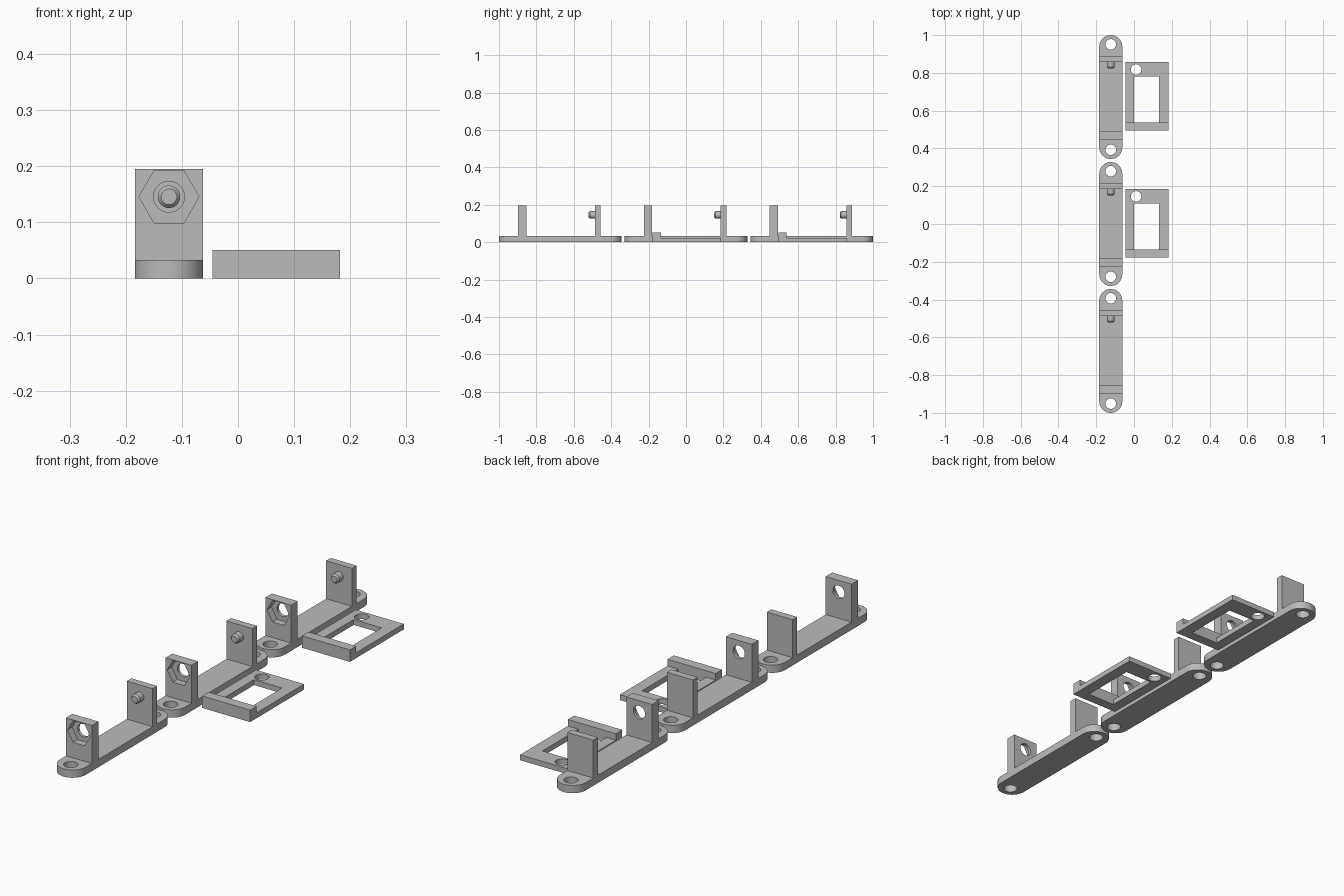
import bpy, bmesh
from math import pi, cos, sin
from mathutils import Matrix, Vector

if "Cube" in bpy.data.objects:
    bpy.data.objects.remove(bpy.data.objects["Cube"])

grey = bpy.data.materials.new("plain grey")
grey.diffuse_color = (0.5, 0.5, 0.5, 1)
grey.use_nodes = True
grey.node_tree.nodes["Principled BSDF"].inputs["Base Color"].default_value = grey.diffuse_color


def finish(bm, name):
    bmesh.ops.recalc_face_normals(bm, faces=bm.faces)
    me = bpy.data.meshes.new(name)
    bm.to_mesh(me)
    bm.free()
    ob = bpy.data.objects.new(name, me)
    bpy.context.collection.objects.link(ob)
    me.materials.append(grey)
    return ob


def prism(name, outline, z0, z1):
    """Extrude a plan outline upward."""
    bm = bmesh.new()
    face = bm.faces.new([bm.verts.new((x, y, z0)) for x, y in outline])
    new = bmesh.ops.extrude_face_region(bm, geom=[face])["geom"]
    bmesh.ops.translate(bm, vec=(0, 0, z1 - z0),
                        verts=[v for v in new if isinstance(v, bmesh.types.BMVert)])
    return finish(bm, name)


def box(name, x0, x1, y0, y1, z0, z1):
    return prism(name, [(x0, y0), (x1, y0), (x1, y1), (x0, y1)], z0, z1)


def rod(name, start, end, r0, r1=None, sides=40, spin=0):
    """Cylinder, cone or hexagonal bar between two points."""
    a, b = Vector(start), Vector(end)
    d = b - a
    turn = d.to_track_quat('Z', 'Y').to_matrix().to_4x4()
    bm = bmesh.new()
    bmesh.ops.create_cone(bm, cap_ends=True, segments=sides, radius1=r0,
                          radius2=r0 if r1 is None else r1, depth=d.length,
                          matrix=Matrix.Translation((a + b) / 2) @ turn @ Matrix.Rotation(spin, 4, 'Z'))
    return finish(bm, name)


def cut(ob, *cutters):
    bpy.context.view_layer.objects.active = ob
    for c in cutters:
        m = ob.modifiers.new("cut", 'BOOLEAN')
        m.operation, m.solver, m.object = 'DIFFERENCE', 'EXACT', c
        bpy.ops.object.modifier_apply(modifier=m.name)
        bpy.data.objects.remove(c)


def smooth(ob):
    bpy.ops.object.select_all(action='DESELECT')
    ob.select_set(True)
    bpy.context.view_layer.objects.active = ob
    bpy.ops.object.shade_smooth_by_angle(angle=0.5)


CX, W, L = -0.123, 0.061, 0.328     # bracket centre, half width, half length
BASE, TOP, AXIS = 0.033, 0.195, 0.1455
PITCH = 0.672


def bracket(cy):
    # round-ended base strip with a screw hole at each end
    arc = [pi * i / 24 for i in range(25)]
    outline = [(CX + W * cos(t), cy + L - W + W * sin(t)) for t in arc]
    outline += [(CX - W * cos(t), cy - L + W - W * sin(t)) for t in arc]
    base = prism("base_strip", outline, 0, BASE)
    cut(base, *[rod("cutter", (CX, cy + s * 0.279, -0.1), (CX, cy + s * 0.279, 0.1), 0.028)
                for s in (-1, 1)])
    smooth(base)

    # front post: hexagonal nut pocket with a round through hole
    y0, y1 = cy - 0.225, cy - 0.181
    post = box("nut_post", CX - W, CX + W, y0, y1, BASE, TOP)
    cut(post,
        rod("cutter", (CX, y0 - 0.02, AXIS), (CX, y0 + 0.031, AXIS), 0.0535, sides=6, spin=pi / 2),
        rod("cutter", (CX, y0 - 0.05, AXIS), (CX, y1 + 0.05, AXIS), 0.0275))
    smooth(post)

    # back post with a chamfered peg pointing forward
    y0 = cy + 0.185
    box("peg_post", CX - W, CX + W, y0, y0 + 0.031, BASE, TOP)
    smooth(rod("peg", (CX, y0 + 0.002, AXIS), (CX, y0 - 0.027, AXIS), 0.02))
    smooth(rod("peg_tip", (CX, y0 - 0.027, AXIS), (CX, y0 - 0.034, AXIS), 0.02, 0.014))


def frame(cy):
    # flat window frame with a corner hole
    plate = box("frame_plate", -0.045, 0.182, cy - 0.135, cy + 0.186, 0, 0.023)
    cut(plate,
        box("cutter", 0.0, 0.132, cy - 0.2, cy + 0.108, -0.1, 0.1),
        rod("cutter", (0.011, cy + 0.146, -0.1), (0.011, cy + 0.146, 0.1), 0.028))
    smooth(plate)
    # raised front lip
    box("frame_lip", -0.045, 0.182, cy - 0.178, cy - 0.135, 0, 0.051)


for i in (-1, 0, 1):
    bracket(i * PITCH)
for i in (0, 1):
    frame(i * PITCH)
